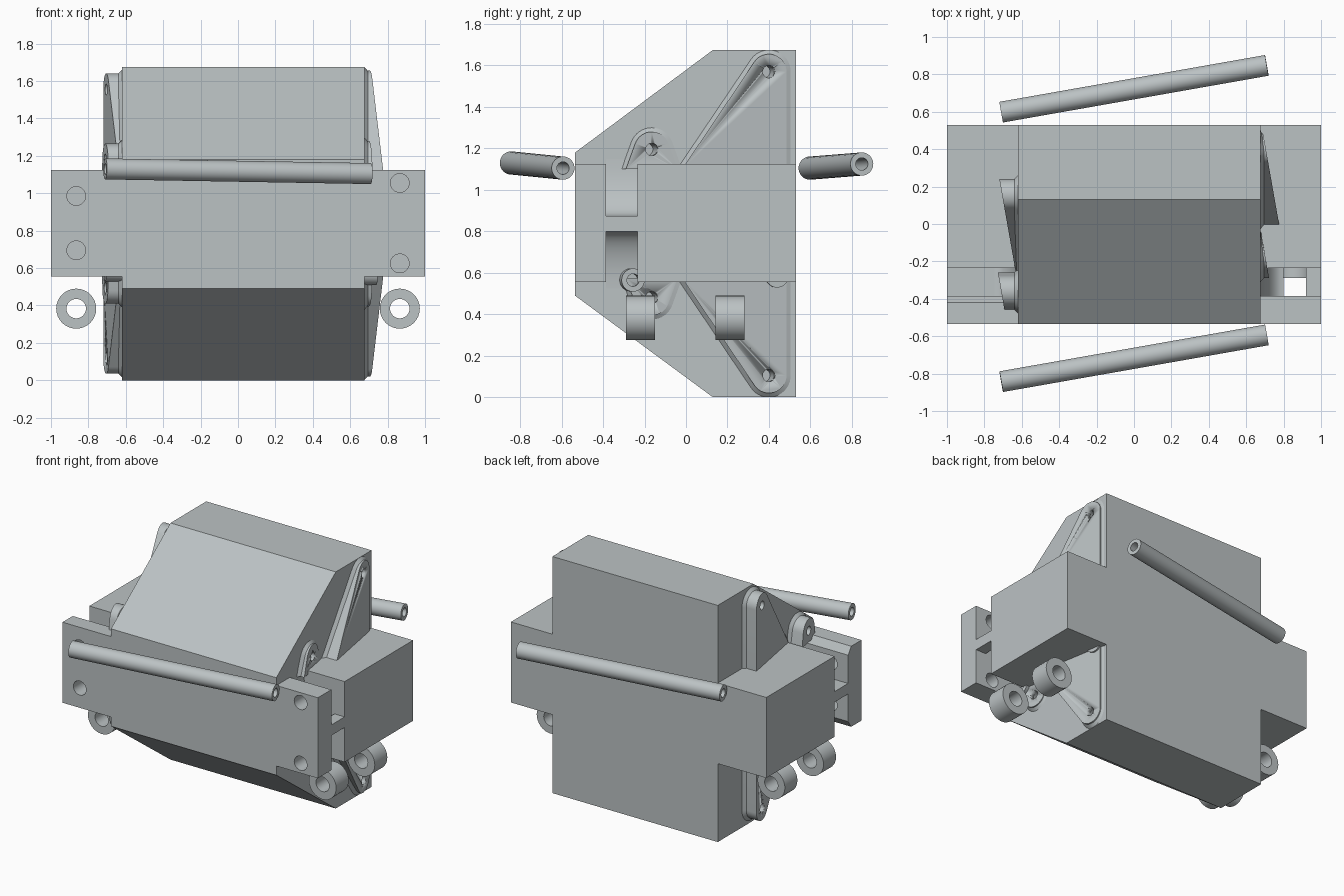
import bpy, bmesh, math
from mathutils import Vector

if "Cube" in bpy.data.objects:
    bpy.data.objects.remove(bpy.data.objects["Cube"], do_unlink=True)

grey = bpy.data.materials.new("light_grey")
COLOR = (0.50, 0.54, 0.55, 1)
grey.diffuse_color = COLOR
grey.use_nodes = True
grey.node_tree.nodes["Principled BSDF"].inputs["Base Color"].default_value = COLOR

XL, XR = -0.62, 0.675      # side walls of the main body
TILT = math.tan(math.radians(10))
TOP = 1.675                # height; lower lugs mirror the upper ones


def finish(name, bm, smooth=True):
    bmesh.ops.recalc_face_normals(bm, faces=bm.faces)
    me = bpy.data.meshes.new(name)
    bm.to_mesh(me)
    bm.free()
    me.materials.append(grey)
    ob = bpy.data.objects.new(name, me)
    bpy.context.collection.objects.link(ob)
    if smooth:
        activate(ob)
        bpy.ops.object.shade_smooth_by_angle(angle=math.radians(35))
    return ob


def activate(ob):
    bpy.ops.object.select_all(action='DESELECT')
    ob.select_set(True)
    bpy.context.view_layer.objects.active = ob


def loft(name, rings, smooth=True, closed=False):
    """Skin a list of equal point loops; cap the ends unless closed."""
    bm = bmesh.new()
    vs = [[bm.verts.new(p) for p in r] for r in rings]
    n = len(vs[0])
    pairs = list(zip(vs, vs[1:])) + ([(vs[-1], vs[0])] if closed else [])
    for a, b in pairs:
        for i in range(n):
            j = (i + 1) % n
            bm.faces.new((a[i], a[j], b[j], b[i]))
    if not closed:
        bm.faces.new(vs[0])
        bm.faces.new(vs[-1])
    return finish(name, bm, smooth)


def prism_x(name, yz, x0, x1):
    return loft(name, [[(x, y, z) for y, z in yz] for x in (x0, x1)], False)


def box(name, x0, x1, y0, y1, z0, z1):
    return prism_x(name, [(y0, z0), (y1, z0), (y1, z1), (y0, z1)], x0, x1)


def circle(c, axis, r, n=32):
    q = axis.to_track_quat('Z', 'Y')
    return [c + q @ Vector((r * math.cos(t), r * math.sin(t), 0))
            for t in (2 * math.pi * i / n for i in range(n))]


def tube(name, a, b, ro, ri=None):
    a, b = Vector(a), Vector(b)
    d = b - a
    if ri is None:
        return loft(name, [circle(a, d, ro), circle(b, d, ro)])
    return loft(name, [circle(a, d, ro), circle(b, d, ro),
                       circle(b, d, ri), circle(a, d, ri)], closed=True)


def drill(targets, a, b, r):
    cutter = tube("cutter", a, b, r)
    cutter.hide_render = True
    for ob in targets:
        m = ob.modifiers.new("hole", 'BOOLEAN')
        m.object, m.operation, m.solver = cutter, 'DIFFERENCE', 'EXACT'
        activate(ob)
        # place the cut before the smoothing modifier
        bpy.ops.object.modifier_move_to_index(modifier="hole", index=0)
        bpy.ops.object.modifier_apply(modifier="hole")
    bpy.data.objects.remove(cutter, do_unlink=True)


# Main body with sloped front faces
body = prism_x("main_body", [(0.53, 0), (0.53, TOP), (0.13, TOP), (-0.535, 1.18),
                             (-0.535, 0.49), (0.13, 0)], XL, XR)

# Side blocks, front wings and their bolt holes
Z0, Z1 = 0.555, 1.125
box("left_block", XR, 1, -0.235, 0.53, Z0, Z1)
box("right_block", -1, XL, -0.235, 0.53, Z0, Z1)
left_wing = box("left_wing", XR, 1, -0.535, -0.385, Z0, Z1)
right_wing = prism_x("right_wing", [(-0.535, Z0), (-0.42, Z0), (-0.385, Z0 + 0.05),
                                    (-0.385, Z1 - 0.05), (-0.42, Z1), (-0.535, Z1)], -1, XL)
for wing, x, heights in ((left_wing, 0.865, (1.055, 0.625)),
                         (right_wing, -0.865, (0.985, 0.695))):
    for z in heights:
        drill([wing], (x, -0.6, z), (x, -0.3, z), 0.05)

# Bridges between wings and blocks
box("left_bridge", 0.92, 1, -0.385, -0.235, 0.80, 0.875)
box("right_bridge", -1, XL, -0.385, -0.235, 0.80, 0.875)

# Curved gussets filling the gap against the body wall
for name, x, s in (("left_gusset", XR, 1), ("right_gusset", XL, -1)):
    up = [(x + s * 0.125 * (1 - math.sin(t)), 1.15 - 0.275 * math.cos(t))
          for t in (math.pi / 2 * i / 10 for i in range(11))]
    down = [(px, TOP - pz) for px, pz in reversed(up)]
    prof = up[::-1] + down[::-1]
    loft(name, [[(px, y, pz) for px, pz in prof] for y in (-0.385, -0.235)])


def lug_outline(cy, cz, r, a0, a1, base):
    """Rounded tip whose two tangents run down to the base height."""
    pts = [(cy + r * math.cos(t), cz + r * math.sin(t))
           for t in (math.radians(a0 + (a1 - a0) * i / 16) for i in range(17))]
    out = []
    for a, (y, z), s in ((a0, pts[0], 1), (a1, pts[-1], -1)):
        t = math.radians(a)
        k = (z - base) / (s * math.cos(t))
        out.append((y + s * math.sin(t) * k, base))
    return [out[0]] + pts + [out[1]]


def lug(name, side, cy, cz, x0, a0, a1):
    wall = XR if side > 0 else XL

    def depth(y):
        return max(0.004, side * (x0 - (y - cy) * TILT - wall))

    for level in ("upper", "lower"):
        def fz(z):
            return z if level == "upper" else TOP - z
        slim = lug_outline(cy, cz, 0.085, a0, a1, 1.1)
        wide = lug_outline(cy, cz, 0.105, a0, a1, 1.1)
        rings = [[(wall, y, fz(z)) for y, z in wide],
                 [(wall + side * min(0.02, depth(y) * 0.6), y, fz(z)) for y, z in slim],
                 [(wall + side * depth(y), y, fz(z)) for y, z in slim]]
        ob = loft(level + "_" + name, rings)
        c = Vector((x0, cy, fz(cz)))
        d = Vector((1, TILT, 0)).normalized() * side
        drill([ob, body], c - d * 0.14, c + d * 0.06, 0.03)


# Slanted mounting lugs, upper and lower on both sides
lug("left_large_lug", 1, 0.40, 1.57, 0.705, 0, 146)
lug("left_small_lug", 1, -0.165, 1.195, 0.70, 20, 160)
lug("right_large_lug", -1, 0.155, 1.555, -0.705, 0, 146)
lug("right_small_lug", -1, -0.36, 1.18, -0.71, 10, 170)

# Hollow rods: two outside, two buried through the body
tube("front_rod", (-0.71, -0.843, 1.13), (0.71, -0.593, 1.105), 0.056, 0.03)
tube("rear_rod", (-0.71, 0.598, 1.105), (0.71, 0.848, 1.125), 0.056, 0.03)
tube("inner_front_rod", (-0.71, -0.455, 0.585), (0.74, -0.255, 0.565), 0.056, 0.03)
tube("inner_rear_rod", (-0.71, 0.20, 0.585), (0.71, 0.44, 0.585), 0.056, 0.03)

# Hanging rings under the side blocks
for side, sx in (("left", 0.865), ("right", -0.865)):
    for place, y in (("front", -0.22), ("rear", 0.212)):
        tube(f"{side}_{place}_ring", (sx, y - 0.07, 0.383), (sx, y + 0.07, 0.383), 0.107, 0.052)
